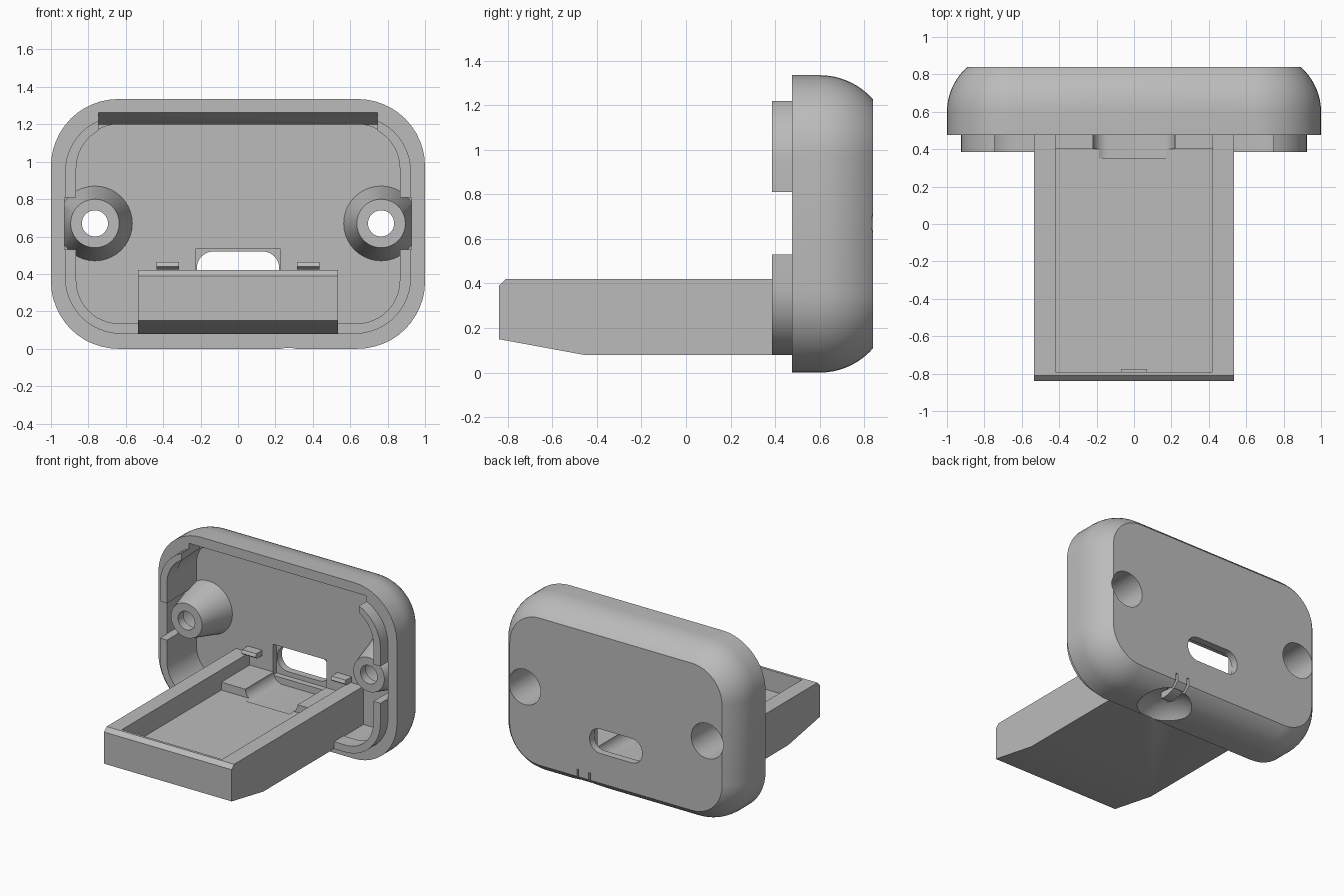
import bpy, bmesh
from math import sin, cos, pi, sqrt
from mathutils import Vector

if "Cube" in bpy.data.objects:
    bpy.data.objects.remove(bpy.data.objects["Cube"])

grey = bpy.data.materials.new("matte_grey")
grey.use_nodes = True
grey.diffuse_color = (0.5, 0.5, 0.5, 1)
grey.node_tree.nodes["Principled BSDF"].inputs["Base Color"].default_value = (0.5, 0.5, 0.5, 1)


def loft(name, rings):
    """Closed skin through rings of equal point count, with flat end caps."""
    bm = bmesh.new()
    loops = [[bm.verts.new(p) for p in ring] for ring in rings]
    n = len(loops[0])
    for a, b in zip(loops, loops[1:]):
        for i in range(n):
            j = (i + 1) % n
            bm.faces.new((a[i], a[j], b[j], b[i]))
    bm.faces.new(loops[0][::-1])
    bm.faces.new(loops[-1])
    bmesh.ops.recalc_face_normals(bm, faces=bm.faces)
    mesh = bpy.data.meshes.new(name)
    bm.to_mesh(mesh)
    bm.free()
    mesh.materials.append(grey)
    obj = bpy.data.objects.new(name, mesh)
    bpy.context.collection.objects.link(obj)
    return obj


def rounded(y, half, z0, z1, r, n=12):
    """Rounded rectangle in the xz plane at depth y."""
    ring = []
    corners = ((half - r, z1 - r), (r - half, z1 - r), (r - half, z0 + r), (half - r, z0 + r))
    for k, (cx, cz) in enumerate(corners):
        for i in range(n + 1):
            a = (k + i / n) * pi / 2
            ring.append(Vector((cx + r * cos(a), y, cz + r * sin(a))))
    return ring


def slab(name, y0, y1, *shape):
    return loft(name, [rounded(y0, *shape), rounded(y1, *shape)])


def circle(x, y, z, r, n=40):
    return [Vector((x + r * cos(2 * pi * i / n), y, z + r * sin(2 * pi * i / n))) for i in range(n)]


def extrude_x(name, x0, x1, profile):
    return loft(name, [[Vector((x, y, z)) for y, z in profile] for x in (x0, x1)])


def box(name, x0, x1, y0, y1, z0, z1):
    return extrude_x(name, x0, x1, [(y0, z0), (y1, z0), (y1, z1), (y0, z1)])


def carve(obj, cutters):
    for c in cutters:
        c.hide_render = True
        mod = obj.modifiers.new("carve", "BOOLEAN")
        mod.operation = "DIFFERENCE"
        mod.solver = "EXACT"
        mod.object = c
    bpy.context.view_layer.update()
    graph = bpy.context.evaluated_depsgraph_get()
    mesh = bpy.data.meshes.new_from_object(obj.evaluated_get(graph))
    obj.modifiers.clear()
    obj.data = mesh


BACK, RIM, WALL = 0.84, 0.475, 0.74
HOLE_X, HOLE_Z = 0.765, 0.67
cutters = []


def cutter(obj):
    cutters.append(obj)
    return obj


# Shell with a rounded rear edge
R, start = 0.317, 0.60
depths = [RIM] + [start + (BACK - start) * sin(i / 12 * pi / 2) for i in range(13)]
rings = []
for y in depths:
    inset = R - sqrt(R * R - max(0, y - start) ** 2)
    rings.append(rounded(y, 1 - inset, inset, 1.335 - inset, 0.36 - inset))
shell = loft("rear_shell", rings)

# Shared cutters: cavity, latch notches, screw bores, connector slot
cavity = cutter(slab("cavity_cut", 0.3, WALL, 0.868, 0.13, 1.2, 0.23))
notches, bores = [], []
for s in (-1, 1):
    x0, x1 = sorted((s * 0.7, s * 0.927))
    notches.append(cutter(box("notch_cut", x0, x1, 0.3, WALL - 0.002, 0.53, 0.81)))
    profile = [(0.3, 0.07), (0.54, 0.07), (0.54, 0.13), (0.95, 0.135)]
    bores.append(cutter(loft("bore_cut", [circle(s * HOLE_X, y, HOLE_Z, r) for y, r in profile])))
top_slope = cutter(extrude_x("top_slope_cut", -0.745, 0.745,
                             [(0.46, 1.262), (0.46, 1.1), (0.6, 1.1), (0.6, 1.199), (RIM, 1.262)]))
slot = cutter(slab("slot_cut", 0.6, 0.95, 0.22, 0.335, 0.52, 0.088))
slot_pocket = cutter(box("slot_pocket_cut", -0.225, 0.225, 0.6, 0.785, 0.3, 0.535))

# Dished button recess underneath, with two flexure slits
bx, by, bz, br = 0.27, 0.68, -0.17, 0.27
dish = cutter(loft("dish_cut", [[Vector((bx + br * sin(t) * cos(a), by + br * sin(t) * sin(a), bz + br * cos(t)))
                                 for a in [2 * pi * k / 40 for k in range(40)]]
                                for t in [0.03 + (pi - 0.06) * i / 24 for i in range(25)]]))
slits = [cutter(box("slit_cut", bx + d - 0.008, bx + d + 0.008, 0.68, 0.9, -0.05, 0.165))
         for d in (-0.05, 0.05)]

carve(shell, [cavity, top_slope, slot, slot_pocket, dish] + notches + bores + slits)

# Locating lip, open at the top and at both sides
lip = slab("locating_lip", 0.385, 0.5, 0.925, 0.08, 1.245, 0.3)
lip_inner = cutter(slab("lip_inner_cut", 0.3, 0.6, 0.865, 0.135, 1.195, 0.23))
lip_top = cutter(box("lip_top_cut", -0.745, 0.745, 0.3, 0.6, 1.0, 1.4))
lip_bottom = cutter(box("lip_bottom_cut", -0.53, 0.53, 0.3, 0.6, 0.0, 0.3))
lip_sides = [cutter(box("lip_side_cut", min(s * 0.8, s), max(s * 0.8, s), 0.3, 0.6, 0.53, 0.81))
             for s in (-1, 1)]
carve(lip, [lip_inner, lip_top, lip_bottom] + lip_sides)

# Conical screw bosses
bosses = []
for side, s, bore in (("right", -1, bores[0]), ("left", 1, bores[1])):
    boss = loft(side + "_screw_boss", [circle(s * HOLE_X, RIM, HOLE_Z, 0.13),
                                       circle(s * HOLE_X, WALL, HOLE_Z, 0.2)])
    outside = cutter(box("boss_trim", min(s * 0.927, s * 1.2), max(s * 0.927, s * 1.2), 0.3, 0.9, 0.3, 1))
    carve(boss, [bore, outside])
    bosses.append(boss)

# Board tray with pocket, raised rear ledge and connector channel
tray = extrude_x("board_tray", -0.535, 0.535,
                 [(-0.84, 0.15), (-0.46, 0.08), (WALL, 0.08), (WALL, 0.42), (-0.81, 0.42), (-0.84, 0.39)])
pocket = cutter(extrude_x("tray_pocket_cut", -0.42, 0.42,
                          [(-0.79, 0.265), (0.4, 0.265), (0.4, 0.325), (0.8, 0.325), (0.8, 0.6), (-0.79, 0.6)]))
channel = cutter(slab("channel_cut", 0.35, 0.8, 0.22, 0.25, 0.6, 0.08))
carve(tray, [pocket, channel, dish])

# Small retaining tab and clips
tab = box("front_tab", -0.07, 0.07, -0.8, -0.775, 0.37, 0.41)
clips = []
for side, x in (("right", -0.375), ("left", 0.375)):
    clips.append(extrude_x(side + "_board_clip", x - 0.06, x + 0.06,
                           [(0.66, 0.44), (0.68, 0.425), (0.75, 0.425), (0.75, 0.465), (0.67, 0.465)]))

# Flexible button tongue in the dish
tongue = extrude_x("button_tongue", bx - 0.04, bx + 0.04,
                   [(0.825, 0.1), (0.77, 0.06), (0.7, 0.045), (0.66, 0.05), (0.66, 0.11), (0.8, 0.12)])

for c in cutters:
    bpy.data.objects.remove(c)

# Smooth curves, crisp edges
bpy.ops.object.select_all(action="DESELECT")
for obj in [shell, lip, tray, tab, tongue] + bosses + clips:
    obj.select_set(True)
    bpy.context.view_layer.objects.active = obj
bpy.ops.object.shade_smooth_by_angle(angle=0.5)
